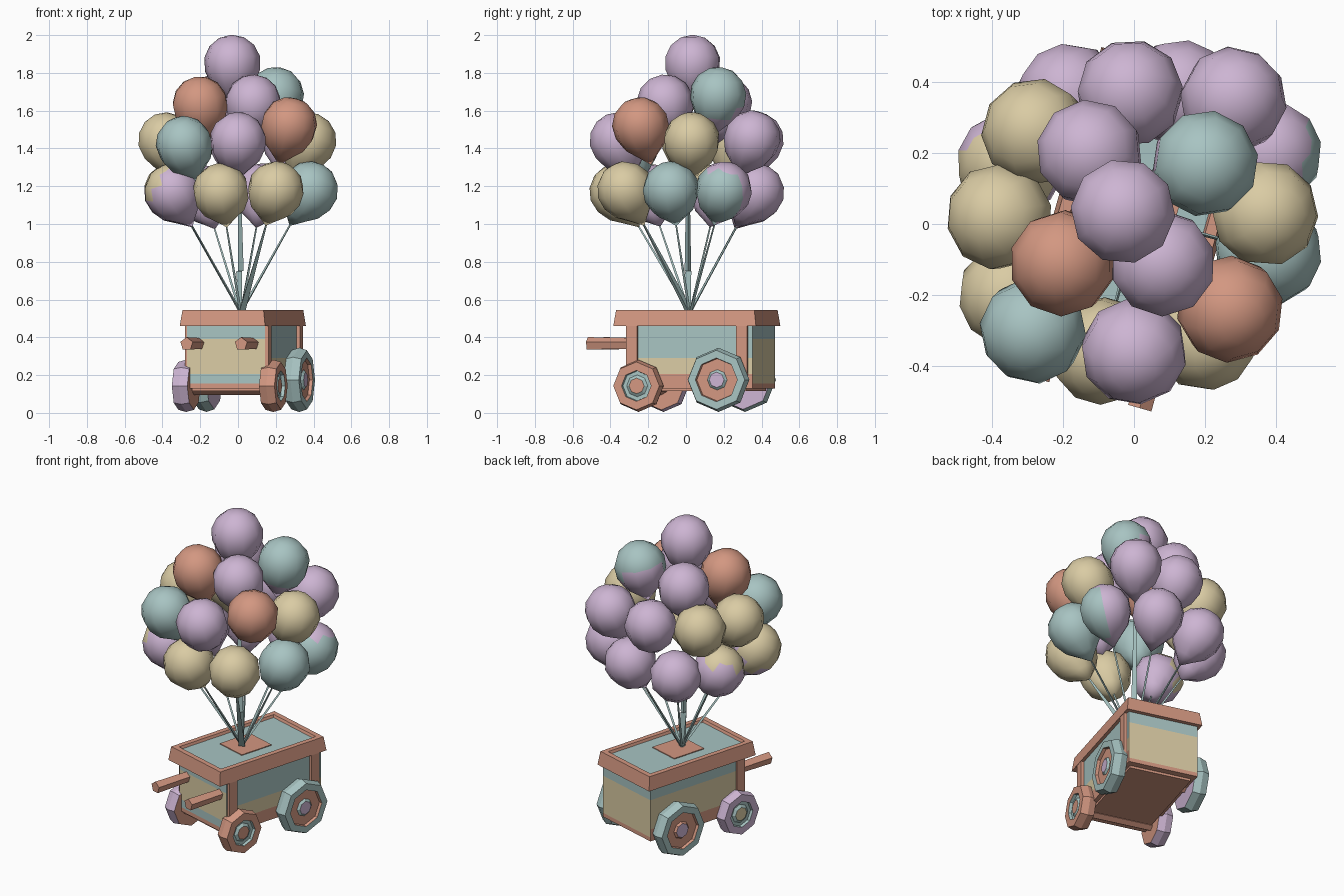
import bpy
import bmesh
import math
import random
from mathutils import Matrix, Vector

random.seed(4)
cube = bpy.data.objects.get("Cube")
if cube:
    bpy.data.objects.remove(cube, do_unlink=True)


def material(name, rgb):
    mat = bpy.data.materials.new(name)
    mat.use_nodes = True
    mat.diffuse_color = (*rgb, 1)
    mat.node_tree.nodes["Principled BSDF"].inputs["Base Color"].default_value = (*rgb, 1)
    return mat


MATS = [material("soft_teal", (.39, .55, .54)),
        material("copper", (.65, .31, .22)),
        material("cream_yellow", (.70, .60, .37)),
        material("lilac", (.61, .46, .65))]
TEAL, COPPER, CREAM, LILAC = range(4)

# The cart is turned a little on the ground
CART = Matrix.Translation((.025, .055, 0)) @ Matrix.Rotation(math.radians(-16), 4, 'Z')


def finish(name, bm, colour=None, matrix=None, smooth=False):
    if matrix:
        bm.transform(matrix)
    bmesh.ops.recalc_face_normals(bm, faces=bm.faces)
    for f in bm.faces:
        f.smooth = smooth
        if colour is not None:
            f.material_index = colour
    mesh = bpy.data.meshes.new(name)
    bm.to_mesh(mesh)
    bm.free()
    for mat in MATS:
        mesh.materials.append(mat)
    obj = bpy.data.objects.new(name, mesh)
    bpy.context.collection.objects.link(obj)
    return obj


def box_bm(lo, hi):
    lo, hi = Vector(lo), Vector(hi)
    bm = bmesh.new()
    size = Matrix.Diagonal((*(hi - lo), 1))
    bmesh.ops.create_cube(bm, size=1, matrix=Matrix.Translation((lo + hi) / 2) @ size)
    return bm


def box(name, lo, hi, colour):
    return finish(name, box_bm(lo, hi), colour, CART)


def rod(name, a, b, r1, r2, sides, colour, matrix=None):
    a, b = Vector(a), Vector(b)
    bm = bmesh.new()
    turn = (b - a).to_track_quat('Z', 'Y').to_matrix().to_4x4()
    bmesh.ops.create_cone(bm, cap_ends=True, segments=sides, radius1=r1, radius2=r2,
                          depth=(b - a).length,
                          matrix=Matrix.Translation((a + b) / 2) @ turn)
    return finish(name, bm, colour, matrix)


# Cart body with painted bands
W, FRONT, BACK = .215, -.325, .37
bm = box_bm((-W, FRONT, .13), (W, BACK, .48))
for z in (.155, .205, .29, .39):
    bmesh.ops.bisect_plane(bm, geom=bm.verts[:] + bm.edges[:] + bm.faces[:],
                           plane_co=(0, 0, z), plane_no=(0, 0, 1))
bm.normal_update()
for f in bm.faces:
    z = f.calc_center_median().z
    if z < .155:
        f.material_index = COPPER
    elif z > .39 or (f.normal.x > .5 and z > .29):
        f.material_index = TEAL
    elif z < .205:
        f.material_index = TEAL if f.normal.y < -.5 else COPPER if abs(f.normal.x) > .5 else CREAM
    else:
        f.material_index = CREAM
finish("cart_body", bm, None, CART)

# Rim around the top with a recessed panel
bm = box_bm((-.235, -.39, .46), (.235, .395, .545))
for v in bm.verts:
    if v.co.z > .5:
        v.co.x *= .95
        v.co.y *= .97
bm.normal_update()
top = max(bm.faces, key=lambda f: f.normal.z)
for f in bm.faces:
    f.material_index = COPPER
bmesh.ops.inset_region(bm, faces=[top], thickness=.045, depth=0)
bmesh.ops.inset_region(bm, faces=[top], thickness=.008, depth=-.016)
top.material_index = TEAL
finish("top_rim", bm, None, CART)
box("string_pad", (-.1, -.12, .525), (.1, .1, .534), COPPER)

# Posts: both on the left side, only the front one on the right
for name, x, y in (("front_left_post", W, FRONT + .035), ("back_left_post", W, BACK - .055),
                   ("front_right_post", -W + .008, FRONT + .035)):
    box(name, (x - .018, y - .03, .16), (x + .018, y + .03, .47), COPPER)

# Handles and chassis
for side, sx in (("left", 1), ("right", -1)):
    rod(f"{side}_handle", (sx * .15, FRONT + .02, .365), (sx * .15, -.555, .365),
        .032, .036, 5, COPPER, CART)
box("chassis", (-.19, -.31, .115), (.19, .33, .135), COPPER)


def wheel(name, x, y, r, tyre, rear, rings):
    """Octagonal wheel; rings are (width, depth, colour) from the tyre to the hub."""
    bm = bmesh.new()
    bmesh.ops.create_cone(bm, cap_ends=True, segments=8, radius1=r * .92, radius2=r * .92, depth=.085)
    # Widen the middle of the tread
    cut = bmesh.ops.bisect_plane(bm, geom=bm.verts[:] + bm.edges[:] + bm.faces[:],
                                 plane_co=(0, 0, 0), plane_no=(0, 0, 1))
    for v in cut["geom_cut"]:
        if isinstance(v, bmesh.types.BMVert):
            v.co *= 1 / .92
    bm.normal_update()
    outer = max(bm.faces, key=lambda f: f.normal.z)
    for f in bm.faces:
        f.material_index = rear if f.calc_center_median().z < -.03 else tyre
    for width, depth, colour in rings:
        bmesh.ops.inset_region(bm, faces=[outer], thickness=r * width, depth=depth)
        outer.material_index = colour
    turn = Matrix.Rotation(math.copysign(math.pi / 2, x), 4, 'Y')
    finish(name, bm, None, CART @ Matrix.Translation((x, y, r + .005)) @ turn)


def ring_set(tyre_width, inner, ring, hub, ring_width, hub_width):
    return ((tyre_width, 0, inner), (.02, -.018, inner),
            (ring_width, 0, ring), (hub_width, .012, hub))


wheel("front_left_wheel", .24, -.25, .138, COPPER, COPPER,
      ring_set(.33, TEAL, TEAL, COPPER, .15, .12))
wheel("front_right_wheel", -.24, -.25, .138, LILAC, COPPER,
      ring_set(.33, TEAL, TEAL, CREAM, .15, .12))
wheel("back_left_wheel", .255, .195, .17, TEAL, TEAL,
      ring_set(.24, COPPER, TEAL, LILAC, .34, .08))
wheel("back_right_wheel", -.255, .195, .17, TEAL, LILAC,
      ring_set(.24, COPPER, COPPER, LILAC, .34, .06))
for end, y, z in (("front", -.25, .13), ("back", .195, .15)):
    rod(f"{end}_axle", (-.23, y, z), (.23, y, z), .035, .035, 6, COPPER, CART)

# Balloons: centre and colour, with an optional second colour facing a direction
UPPER = [
    (-.03, .035, 1.85, LILAC), (.20, .17, 1.68, TEAL, LILAC, (-.5, .3, -.7)),
    (-.20, -.11, 1.63, COPPER), (.08, -.11, 1.64, LILAC), (-.125, .20, 1.64, LILAC),
    (.27, -.24, 1.52, COPPER), (-.01, .37, 1.44, LILAC), (.28, .35, 1.45, LILAC),
    (-.28, .26, 1.44, CREAM), (-.38, .02, 1.44, CREAM), (.37, .03, 1.44, CREAM),
    (-.285, -.30, 1.42, TEAL), (0, -.36, 1.44, LILAC),
]
LOWER = [
    (.38, -.08, 1.18, TEAL), (.20, -.32, 1.18, CREAM), (-.09, -.36, 1.17, CREAM),
    (-.345, -.2, 1.17, LILAC, CREAM, (-.8, .35, .45)),
    (-.35, .17, 1.17, LILAC, CREAM, (-.1, -.3, .8)),
    (-.18, .36, 1.16, LILAC), (.13, .37, 1.17, LILAC),
    (.38, .2, 1.18, LILAC, TEAL, (.8, -.4, -.4)),
]
KNOT = Vector((.015, .02, .53))
for i, (x, y, z, colour, *patch) in enumerate(UPPER + LOWER, 1):
    centre = Vector((x, y, z))
    bm = bmesh.new()
    bmesh.ops.create_uvsphere(bm, u_segments=10, v_segments=7, radius=.152,
                              matrix=Matrix.Rotation(random.random(), 4, 'Z'))
    # Lower half narrows into the neck
    neck_tip = min(bm.verts, key=lambda v: v.co.z)
    for v in bm.verts:
        if v.co.z < 0:
            taper = 1 + v.co.z * .5
            v.co.x *= taper
            v.co.y *= taper
            v.co.z *= 1.45 if v == neck_tip else 1.16
    lean = (centre - KNOT).to_track_quat('Z', 'Y').to_matrix().to_4x4()
    bm.transform(Matrix.Translation(centre) @ lean)
    for f in bm.faces:
        f.material_index = colour
        if patch and (f.calc_center_median() - centre).dot(Vector(patch[1])) > .04:
            f.material_index = patch[0]
    finish(f"balloon_{i}", bm, None, None, True)

# Strings from the cart to the necks of the lower balloons; the second is a broad ribbon
for i, spec in enumerate(LOWER, 1):
    centre = Vector(spec[:3])
    rod(f"string_{i}", KNOT, centre + (KNOT - centre).normalized() * .17,
        .022 if i == 2 else .009, .005, 3, TEAL)

# Broad ribbon at the middle of the strings
rod("ribbon_lower", KNOT, (.01, .01, .75), .008, .02, 3, TEAL)
rod("ribbon_upper", (.01, .01, .75), (.0, .01, 1.5), .02, .006, 3, TEAL)
